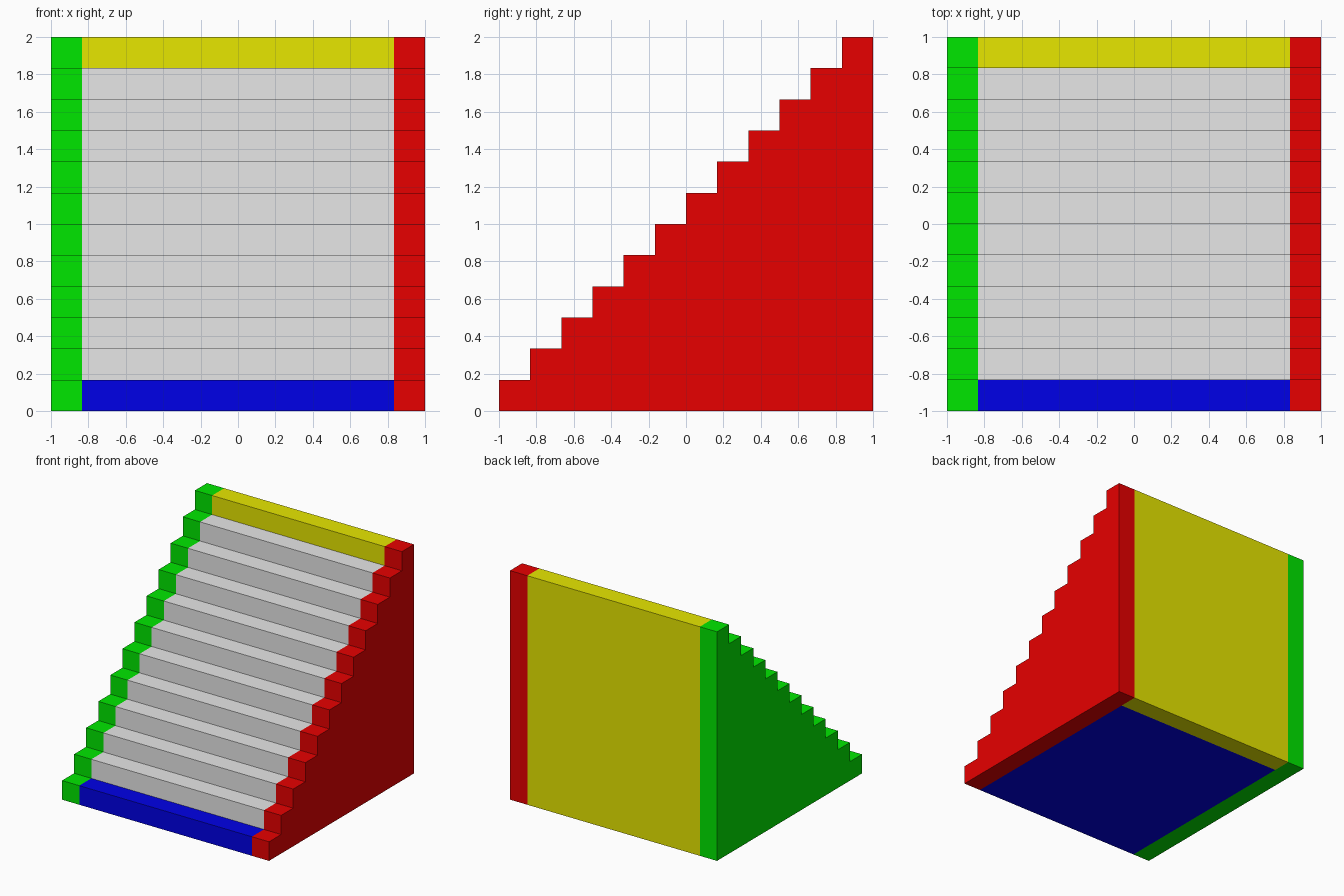
import bpy, bmesh

if "Cube" in bpy.data.objects:
    bpy.data.objects.remove(bpy.data.objects["Cube"])

N = 12            # number of steps
S = 2 / N         # step size


def material(name, r, g, b):
    m = bpy.data.materials.new(name)
    m.diffuse_color = (r, g, b, 1)
    m.use_nodes = True
    m.node_tree.nodes["Principled BSDF"].inputs["Base Color"].default_value = m.diffuse_color
    return m


def extrude_profile(name, profile, x0, x1, mat):
    """Extrude a closed (y, z) outline along x."""
    bm = bmesh.new()
    face = bm.faces.new([bm.verts.new((x0, y, z)) for y, z in profile])
    ext = bmesh.ops.extrude_face_region(bm, geom=[face])["geom"]
    verts = [v for v in ext if isinstance(v, bmesh.types.BMVert)]
    bmesh.ops.translate(bm, verts=verts, vec=(x1 - x0, 0, 0))
    bmesh.ops.recalc_face_normals(bm, faces=bm.faces)
    me = bpy.data.meshes.new(name)
    bm.to_mesh(me)
    bm.free()
    me.materials.append(mat)
    ob = bpy.data.objects.new(name, me)
    bpy.context.collection.objects.link(ob)
    return ob


def stairs(first, last, base):
    """Stepped outline covering steps first..last, closed at height base."""
    pts = []
    for i in range(first, last + 1):
        top = (i + 1) * S
        pts += [(-1 + i * S, top), (-1 + (i + 1) * S, top)]
    return [(-1 + first * S, base)] + pts + [(-1 + (last + 1) * S, base)]


red = material("red", 0.8, 0, 0)
green = material("green", 0, 0.8, 0)
blue = material("blue", 0, 0, 0.8)
yellow = material("yellow", 0.8, 0.8, 0)
grey = material("light grey", 0.8, 0.8, 0.8)

inner = 1 - S
# Stepped side walls
extrude_profile("left_side", stairs(0, N - 1, 0), -1, -inner, green)
extrude_profile("right_side", stairs(0, N - 1, 0), inner, 1, red)
# Grey treads between the sides
extrude_profile("treads", stairs(1, N - 2, S), -inner, inner, grey)
# Base slab, whose front edge is the lowest step
extrude_profile("base", [(-1, 0), (-1, S), (inner, S), (inner, 0)], -inner, inner, blue)
# Back wall, whose top is the highest step
extrude_profile("back_wall", stairs(N - 1, N - 1, 0), -inner, inner, yellow)
